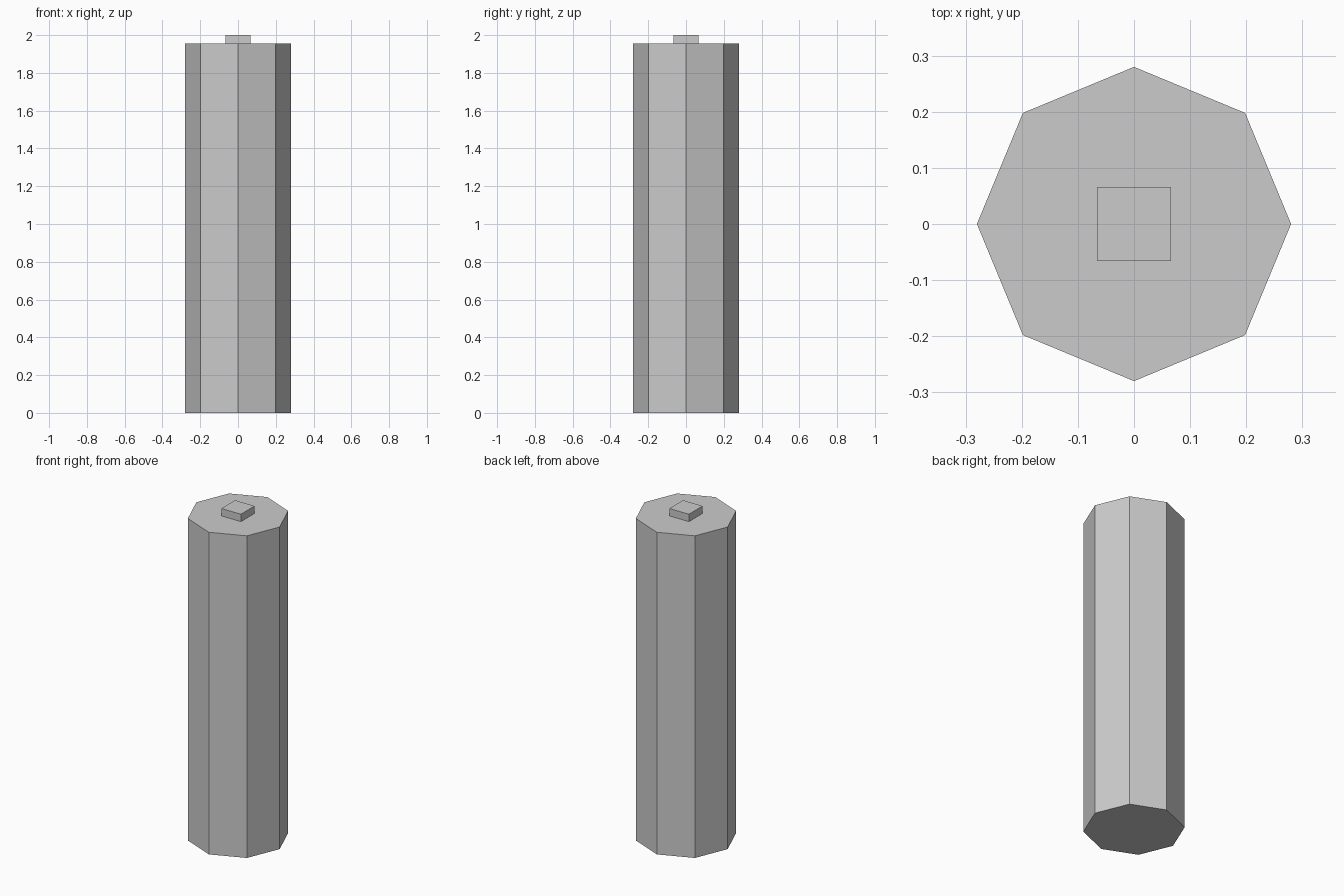
import bpy

if "Cube" in bpy.data.objects:
    bpy.data.objects.remove(bpy.data.objects["Cube"])

RADIUS = 0.28
BODY_TOP = 1.955
TOTAL = 2.0
NUB = 0.131

# Octagonal body, corners on the x and y axes
bpy.ops.mesh.primitive_cylinder_add(vertices=8, radius=RADIUS, depth=BODY_TOP,
                                    location=(0, 0, BODY_TOP / 2))
body = bpy.context.object
body.name = "octagonal_body"

# Small square terminal on the top face
bpy.ops.mesh.primitive_cube_add(size=1, location=(0, 0, (BODY_TOP + TOTAL) / 2))
nub = bpy.context.object
nub.name = "top_terminal"
nub.scale = (NUB, NUB, TOTAL - BODY_TOP)
bpy.ops.object.transform_apply(location=False, rotation=False, scale=True)
